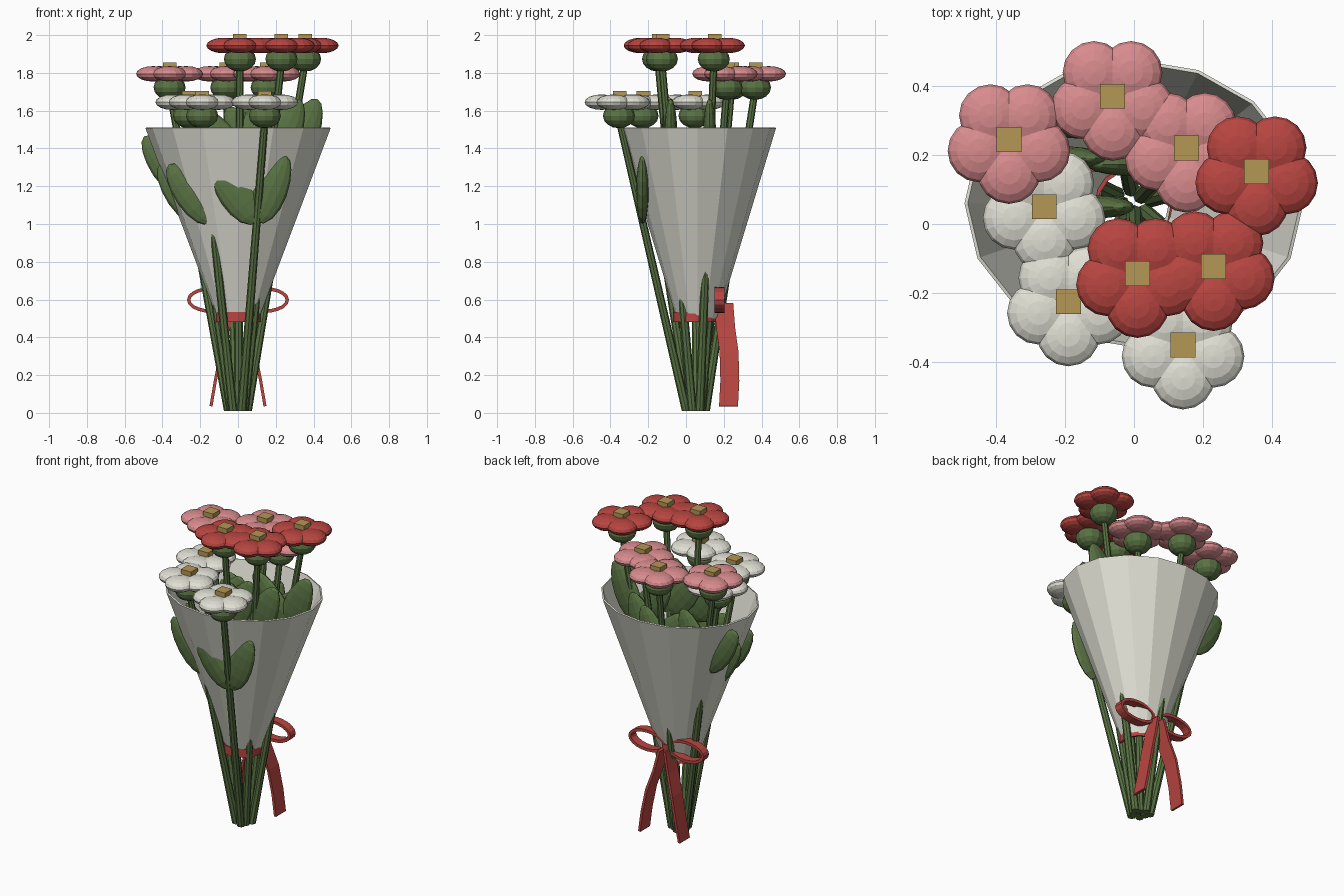
import bpy, bmesh, math
from mathutils import Vector, Matrix

cube = bpy.data.objects.get("Cube")
if cube:
    bpy.data.objects.remove(cube, do_unlink=True)


def material(name, r, g, b):
    m = bpy.data.materials.new(name)
    m.use_nodes = True
    m.diffuse_color = (r, g, b, 1)
    m.node_tree.nodes["Principled BSDF"].inputs["Base Color"].default_value = (r, g, b, 1)
    return m


WHITE = material("warm_white", .74, .74, .66)
RED = material("red", .48, .06, .052)
PINK = material("pink", .69, .26, .27)
GOLD = material("gold", .46, .31, .09)
GREEN = material("leaf_green", .1, .17, .056)

AXIS = Vector((0, .06, 0))   # centre line of the wrapped bunch


def finish(name, bm, mat, thickness=0):
    bmesh.ops.recalc_face_normals(bm, faces=bm.faces)
    me = bpy.data.meshes.new(name)
    bm.to_mesh(me)
    bm.free()
    me.materials.append(mat)
    ob = bpy.data.objects.new(name, me)
    bpy.context.collection.objects.link(ob)
    if thickness:
        mod = ob.modifiers.new("thickness", "SOLIDIFY")
        mod.thickness = thickness
        mod.offset = 0
    return ob


def ellipsoid(bm, centre, size, segments=16, rings=8, rot=Matrix()):
    mat = Matrix.Translation(centre) @ rot @ Matrix.Diagonal((*size, 1))
    return bmesh.ops.create_uvsphere(bm, u_segments=segments, v_segments=rings,
                                     radius=1, matrix=mat)["verts"]


def loft(bm, rows, closed):
    """Skin rows of points with quads."""
    rows = [[bm.verts.new(p) for p in row] for row in rows]
    n = len(rows[0])
    for a, b in zip(rows, rows[1:]):
        for i in range(n if closed else n - 1):
            j = (i + 1) % n
            bm.faces.new((a[i], a[j], b[j], b[i]))


def oval(centre, u, v, n=16):
    turn = [2 * math.pi * i / n for i in range(n)]
    return [Vector(centre) + Vector(u) * math.cos(t) + Vector(v) * math.sin(t) for t in turn]


def flower(name, x, y, z, mat):
    head = Vector((x, y, z))

    # Five rounded petals
    bm = bmesh.new()
    for i in range(5):
        a = math.radians(-90 + 72 * i)
        ellipsoid(bm, head + Vector((math.cos(a), math.sin(a), 0)) * .091, (.091, .091, .041))
    finish(name + "_petals", bm, mat)

    # Square flower centre
    bm = bmesh.new()
    bmesh.ops.create_cube(bm, size=.072, matrix=Matrix.Translation(head + Vector((0, .005, .024))))
    finish(name + "_centre", bm, GOLD)

    # Bulb under the petals
    bm = bmesh.new()
    ellipsoid(bm, head - Vector((0, 0, .072)), (.085, .085, .066), 12, 8)
    finish(name + "_bulb", bm, GREEN)

    # Straight stem, gathered at the foot
    foot = AXIS + (head - AXIS) * .14
    foot.z = .01
    top = head - Vector((0, 0, .09))
    bm = bmesh.new()
    ends = [oval(p, (r, 0, 0), (0, r, 0), 8) for p, r in ((foot, .024), (top, .019))]
    loft(bm, ends, True)
    bmesh.ops.holes_fill(bm, edges=bm.edges)
    finish(name + "_stem", bm, GREEN)

    # Two leaves spreading sideways from the stem
    node = foot.lerp(top, (z - .63 - foot.z) / (top.z - foot.z))
    for side, tilt in (("left", 24), ("right", -38)):
        rot = Matrix.Rotation(math.radians(tilt), 4, 'Y')
        bm = bmesh.new()
        verts = ellipsoid(bm, (0, 0, .185), (.09, .034, .195), 12, 8)
        for v in verts:
            v.co.x *= 1.15 - .8 * v.co.z
        bm.transform(Matrix.Translation(node) @ rot)
        finish(f"{name}_{side}_leaf", bm, GREEN)


TIERS = (
    ("red_flower", RED, 1.945, ((.01, -.148), (.23, -.128), (.355, .147))),
    ("pink_flower", PINK, 1.795, ((-.362, .24), (-.062, .365), (.152, .215))),
    ("white_flower", WHITE, 1.645, ((-.26, .045), (-.19, -.23), (.142, -.355))),
)
for label, mat, z, spots in TIERS:
    for i, (x, y) in enumerate(spots, 1):
        flower(f"{label}_{i}", x, y, z, mat)

# Faceted paper cone, open at both ends
bm = bmesh.new()
loft(bm, [oval((0, .06, z), (rx, 0, 0), (0, ry, 0))
          for z, rx, ry in ((.5, .105, .105), (1.51, .486, .412))], True)
finish("paper_wrap", bm, WHITE, .01)

# Ribbon band around the stems
bm = bmesh.new()
loft(bm, [oval((0, .05, z), (.112, 0, 0), (0, .112, 0)) for z in (.48, .535)], True)
finish("ribbon_band", bm, RED, .012)

# Knot of the bow
bm = bmesh.new()
bmesh.ops.create_cube(bm, size=.055, matrix=Matrix.Translation((0, .18, .58)))
finish("bow_knot", bm, RED)

for side, s in (("left", 1), ("right", -1)):
    # Bow loop
    bm = bmesh.new()
    loft(bm, [oval((s * .138, y, .598), (.123, 0, 0), (0, 0, .06), 20)
              for y in (.15, .205)], True)
    finish(side + "_bow_loop", bm, RED, .018)

    # Hanging ribbon tail
    path = ((.02, .2, .58), (.05, .21, .45), (.09, .228, .32), (.12, .232, .17), (.143, .225, .035))
    bm = bmesh.new()
    loft(bm, [[(s * x, y - .05, z), (s * x, y + .05, z)] for x, y, z in path], False)
    finish(side + "_ribbon_tail", bm, RED, .016)
